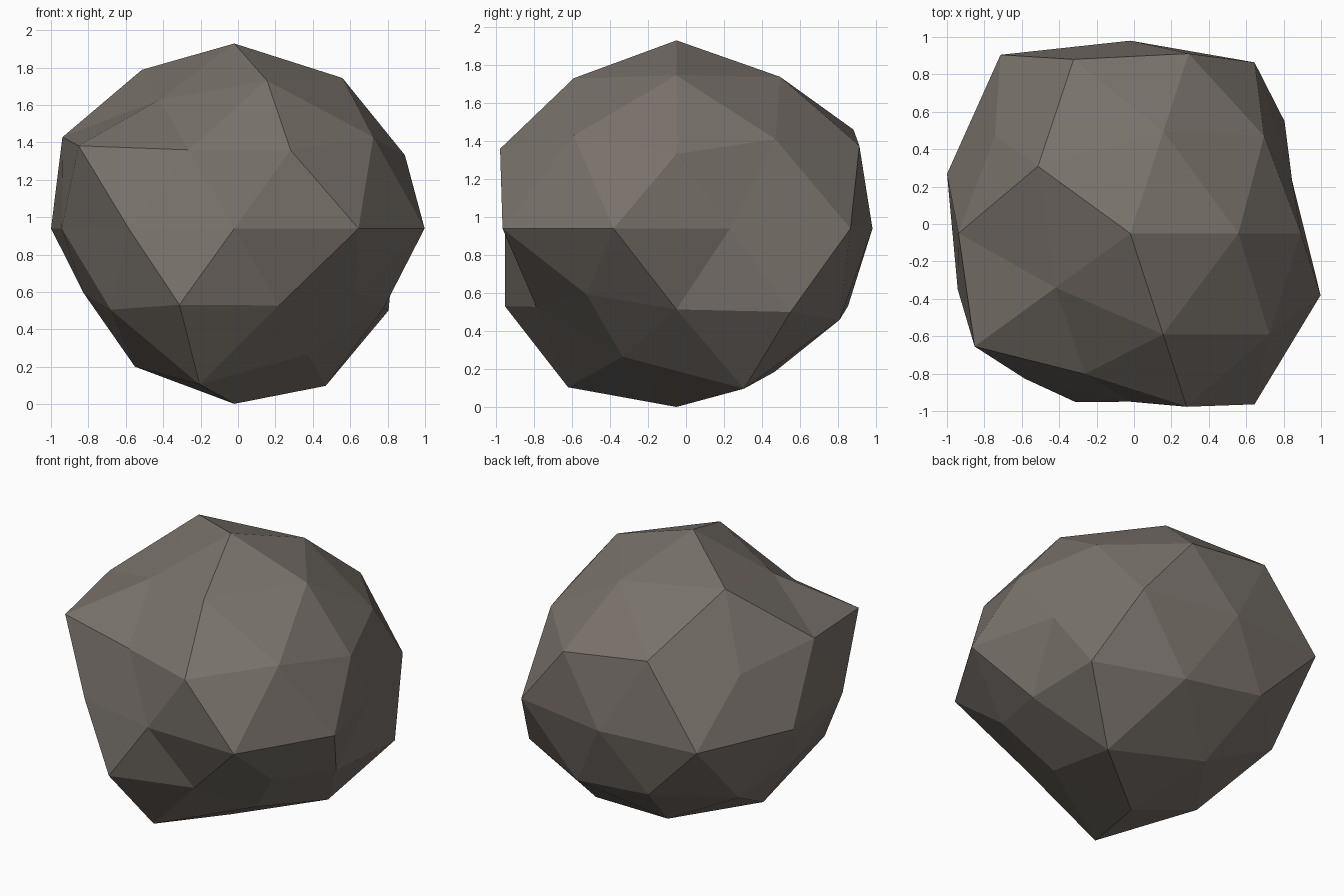
import bpy
import bmesh
import math
from mathutils import Vector

# Remove the default cube
cube = bpy.data.objects.get("Cube")
if cube:
    bpy.data.objects.remove(cube, do_unlink=True)

FLATTEN = 0.86                       # vertical squash of the boulder
CENTRE = Vector((-0.02, -0.05, 0.94))

# Each ring of the sphere: unit height, first angle, and radii going anticlockwise
RINGS = [
    (1.0, 0, [1.15]),
    (0.851, 0, [1.10, 1.09, 1.16, 0.94, 1.08]),
    (0.526, 36, [1.04, 1.15, 1.08, 0.93, 1.08]),
    (0.447, 0, [1.02, 1.13, 1.0, 1.15, 1.09]),
    (0.0, 18, [0.91, 1.13, 1.03, 1.18, 1.03, 0.97, 0.96, 0.9, 1.13, 1.07]),
    (-0.447, 36, [1.14, 1.06, 0.9, 1.06, 0.9]),
    (-0.526, 0, [0.94, 1.06, 1.03, 0.96, 0.91]),
    (-0.851, 36, [1.15, 1.03, 1.01, 1.14, 0.92]),
    (-1.0, 0, [1.09]),
]


def radius_for(direction):
    """Look up how far the rock surface reaches along a sphere direction."""
    height, start, radii = min(RINGS, key=lambda ring: abs(ring[0] - direction.z))
    angle = math.degrees(math.atan2(direction.y, direction.x))
    step = 360 / len(radii)
    return radii[round((angle - start) / step) % len(radii)]


def make_material(name, colour):
    material = bpy.data.materials.new(name)
    material.use_nodes = True
    material.diffuse_color = colour
    shader = next(n for n in material.node_tree.nodes if n.type == "BSDF_PRINCIPLED")
    shader.inputs["Base Color"].default_value = colour
    shader.inputs["Roughness"].default_value = 0.9
    return material


# Faceted boulder: a low-poly sphere pushed in and out along its own directions
bm = bmesh.new()
bmesh.ops.create_icosphere(bm, subdivisions=2, radius=1)
for vert in bm.verts:
    direction = vert.co.normalized()
    point = direction * radius_for(direction)
    point.z *= FLATTEN
    vert.co = point + CENTRE
for face in bm.faces:
    face.smooth = False

mesh = bpy.data.meshes.new("boulder")
bm.to_mesh(mesh)
bm.free()
mesh.materials.append(make_material("warm grey stone", (0.19, 0.167, 0.147, 1)))
boulder = bpy.data.objects.new("boulder", mesh)
bpy.context.collection.objects.link(boulder)
